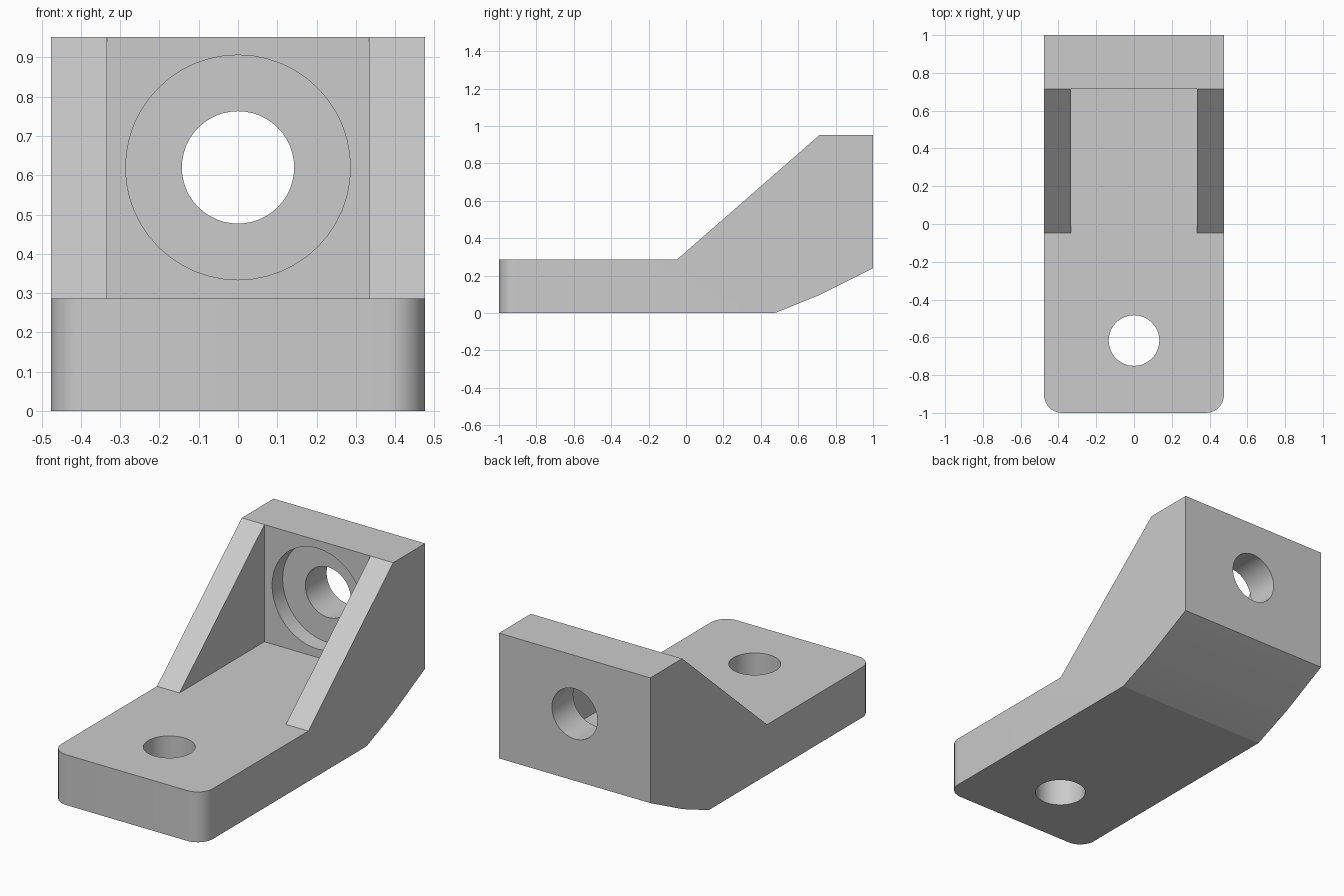
import bpy, bmesh
from mathutils import Matrix, Vector

if "Cube" in bpy.data.objects:
    bpy.data.objects.remove(bpy.data.objects["Cube"], do_unlink=True)

HALF_WIDTH = 0.476
POCKET_HALF = 0.334
FLOOR = 0.286
TOP = 0.952
WALL_FRONT = 0.714
FOOT = -0.048
BORE_Z = 0.62

grey = bpy.data.materials.new("plain grey")
grey.use_nodes = True
grey.diffuse_color = (0.6, 0.6, 0.6, 1)
grey.node_tree.nodes["Principled BSDF"].inputs["Base Color"].default_value = (0.6, 0.6, 0.6, 1)


def make_object(name, bm):
    bmesh.ops.recalc_face_normals(bm, faces=bm.faces)
    mesh = bpy.data.meshes.new(name)
    bm.to_mesh(mesh)
    bm.free()
    mesh.materials.append(grey)
    obj = bpy.data.objects.new(name, mesh)
    bpy.context.collection.objects.link(obj)
    return obj


def side_prism(profile, half):
    """Extrude a (y, z) profile across the width."""
    bm = bmesh.new()
    face = bm.faces.new([bm.verts.new((-half, y, z)) for y, z in profile])
    new = bmesh.ops.extrude_face_region(bm, geom=[face])["geom"]
    bmesh.ops.translate(bm, vec=(2 * half, 0, 0),
                        verts=[v for v in new if isinstance(v, bmesh.types.BMVert)])
    return bm


def cylinder(name, radius, depth, centre, axis):
    bm = bmesh.new()
    turn = Vector((0, 0, 1)).rotation_difference(Vector(axis)).to_matrix().to_4x4()
    bmesh.ops.create_cone(bm, cap_ends=True, segments=48, radius1=radius, radius2=radius,
                          depth=depth, matrix=Matrix.Translation(centre) @ turn)
    return make_object(name, bm)


# Bracket body: base plate, sloping cheeks and upright wall in one side profile
body = side_prism([(-1, 0), (0.476, 0), (0.71, 0.095), (1, 0.24), (1, TOP),
                   (WALL_FRONT, TOP), (FOOT, FLOOR), (-1, FLOOR)], HALF_WIDTH)

# Rounded front corners
corners = [e for e in body.edges if all(v.co.y < -0.99 for v in e.verts)
           and abs(e.verts[0].co.z - e.verts[1].co.z) > 0.1]
bmesh.ops.bevel(body, geom=corners, offset=0.095, segments=10, profile=0.5, affect='EDGES')
bracket = make_object("angle_bracket", body)

# Pocket between the cheeks, bolt holes and counterbore
cutters = [
    make_object("pocket_cutter", side_prism(
        [(FOOT, FLOOR), (WALL_FRONT, FLOOR), (WALL_FRONT, 1.2), (FOOT, 1.2)], POCKET_HALF)),
    cylinder("base_hole_cutter", 0.134, 1, (0, -0.617, 0.1), (0, 0, 1)),
    cylinder("counterbore_cutter", 0.286, 0.295, (0, WALL_FRONT + 0.095 - 0.1475, BORE_Z), (0, 1, 0)),
    cylinder("wall_hole_cutter", 0.143, 1, (0, 0.9, BORE_Z), (0, 1, 0)),
]

bpy.ops.object.select_all(action='DESELECT')
bpy.context.view_layer.objects.active = bracket
bracket.select_set(True)
for cutter in cutters:
    cutter.hide_render = True
    mod = bracket.modifiers.new(cutter.name, 'BOOLEAN')
    mod.operation = 'DIFFERENCE'
    mod.solver = 'EXACT'
    mod.object = cutter
    bpy.ops.object.modifier_apply(modifier=mod.name)
    bpy.data.objects.remove(cutter, do_unlink=True)

bpy.ops.object.shade_smooth_by_angle(angle=0.35)
